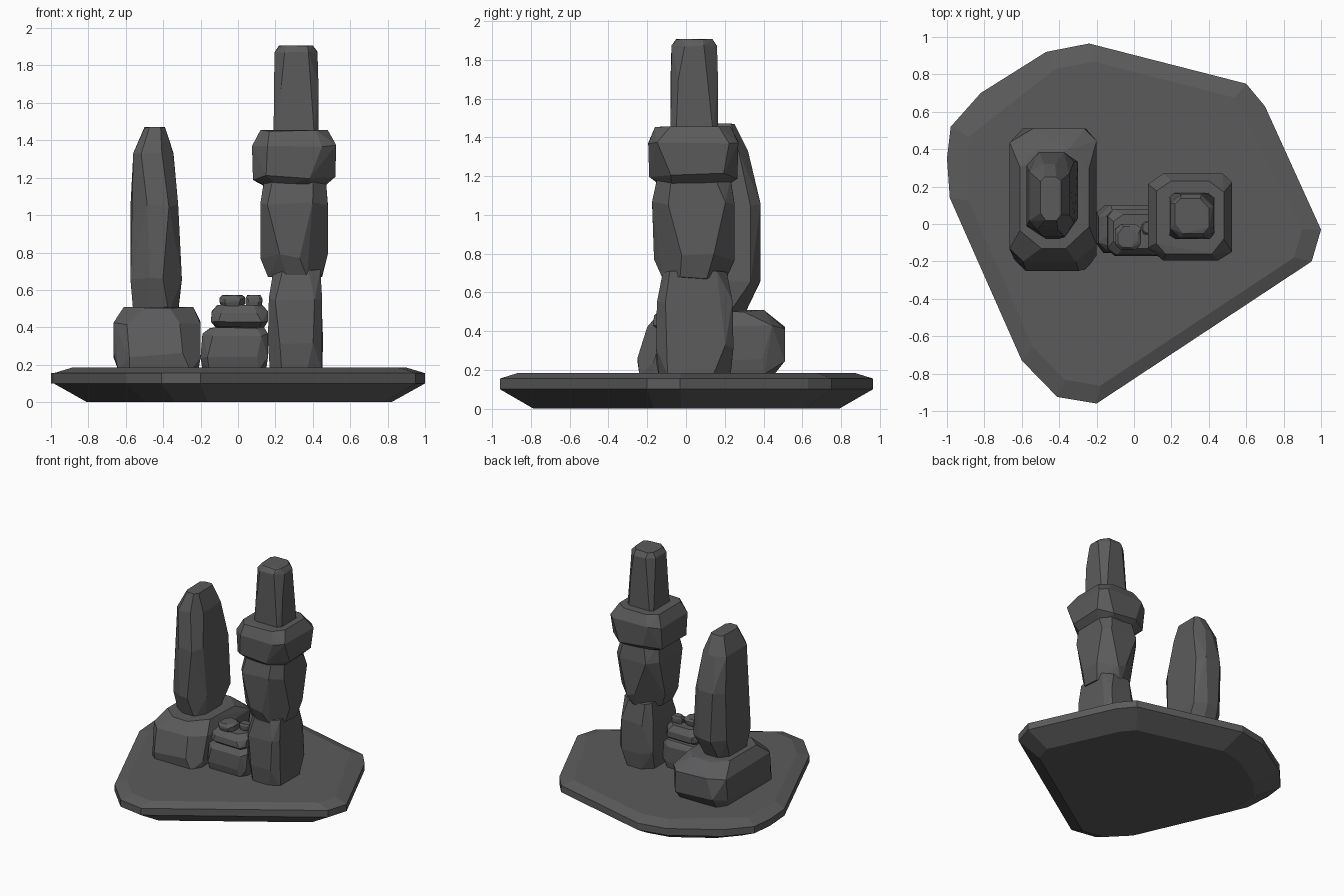
import bpy, bmesh, math, random
from mathutils import Vector

random.seed(7)
cube = bpy.data.objects.get("Cube")
if cube:
    bpy.data.objects.remove(cube)

stone = bpy.data.materials.new("dark grey stone")
stone.use_nodes = True
grey = (0.105, 0.105, 0.108, 1)
stone.diffuse_color = grey
stone.node_tree.nodes["Principled BSDF"].inputs["Base Color"].default_value = grey


def hull(name, points):
    """Faceted stone wrapped around a cloud of points."""
    bm = bmesh.new()
    for p in points:
        bm.verts.new(p)
    res = bmesh.ops.convex_hull(bm, input=bm.verts)
    bmesh.ops.delete(bm, geom=list({g for g in res["geom_interior"] if isinstance(g, bmesh.types.BMVert)}), context='VERTS')
    bmesh.ops.dissolve_limit(bm, angle_limit=math.radians(6), verts=bm.verts, edges=bm.edges)
    bmesh.ops.recalc_face_normals(bm, faces=bm.faces)
    mesh = bpy.data.meshes.new(name)
    bm.to_mesh(mesh)
    bm.free()
    mesh.materials.append(stone)
    obj = bpy.data.objects.new(name, mesh)
    bpy.context.collection.objects.link(obj)
    return obj


def rock(name, *layers):
    """Layers are (z, x0, x1, y0, y1, corner cut); each corner is cut unevenly."""
    pts = []
    for z, x0, x1, y0, y1, cut in layers:
        for x, sx in ((x0, 1), (x1, -1)):
            for y, sy in ((y0, 1), (y1, -1)):
                a, b = (cut * random.uniform(0.6, 1.4) for _ in range(2))
                dz = cut * random.uniform(-0.15, 0.15)
                pts += [(x + sx * a, y, z + dz), (x, y + sy * b, z - dz)]
    zs = [l[0] for l in layers]
    return hull(name, [(x, y, min(max(z, min(zs)), max(zs))) for x, y, z in pts])


# Broad ground slab with a bevelled rim
outline = [(-1, .35), (-.98, .52), (-.82, .70), (-.47, .92), (-.24, .965), (.6, .75), (.7, .63),
           (1, -.03), (.95, -.2), (.41, -.59), (-.2, -.96), (-.41, -.925), (-.6, -.73), (-.985, .14)]
slab = []
for z, s in ((0, .82), (.10, 1), (.155, 1), (.185, .9)):
    slab += [(x * s, y * s, z) for x, y in outline]
hull("ground_slab", slab)

# Standing stone on its plinth
rock("plinth_stone",
     (.17, -.64, -.21, -.24, .45, .07), (.25, -.665, -.20, -.25, .51, .09),
     (.42, -.665, -.20, -.20, .51, .10), (.51, -.61, -.24, -.13, .40, .10))
rock("standing_stone",
     (.48, -.56, -.32, -.03, .30, .07), (.66, -.575, -.30, -.08, .385, .08),
     (1.05, -.575, -.32, -.07, .385, .08), (1.33, -.56, -.345, -.03, .32, .06),
     (1.47, -.50, -.39, .02, .25, .03))

# Four stacked stones
rock("column_lower_stone",
     (.17, .17, .45, -.14, .23, .07), (.32, .16, .455, -.155, .245, .07),
     (.55, .165, .45, -.15, .24, .05), (.71, .19, .44, -.12, .21, .05))
rock("column_middle_stone",
     (.67, .16, .45, -.12, .21, .10), (.78, .12, .48, -.165, .25, .12),
     (1.06, .12, .48, -.175, .25, .06), (1.19, .14, .47, -.15, .23, .06))
rock("column_cap_stone",
     (1.15, .15, .46, -.13, .21, .06), (1.20, .08, .52, -.19, .265, .10),
     (1.37, .075, .525, -.195, .27, .06), (1.455, .12, .48, -.16, .23, .06))
rock("column_top_stone",
     (1.43, .19, .43, -.08, .165, .03), (1.70, .19, .43, -.08, .165, .04),
     (1.87, .195, .425, -.075, .16, .05), (1.908, .22, .40, -.05, .135, .04))

# Small pile between the two groups
rock("pile_lower_stone",
     (.17, -.19, .15, -.14, .09, .05), (.24, -.20, .16, -.155, .10, .05),
     (.36, -.19, .16, -.15, .10, .05), (.40, -.15, .14, -.12, .07, .04))
rock("pile_upper_stone",
     (.40, -.12, .14, -.13, .05, .04), (.43, -.145, .16, -.17, .08, .05),
     (.48, -.14, .16, -.165, .08, .05), (.52, -.11, .13, -.13, .05, .04))
for name, cx, cy, rx, ry in (("large_pebble", -.03, -.07, .068, .07), ("small_pebble", .085, -.02, .045, .035)):
    rock(name, *((z, cx - rx * s, cx + rx * s, cy - ry * s, cy + ry * s, ry * .5)
                 for z, s in ((.51, .9), (.535, 1), (.555, 1), (.572, .8))))
